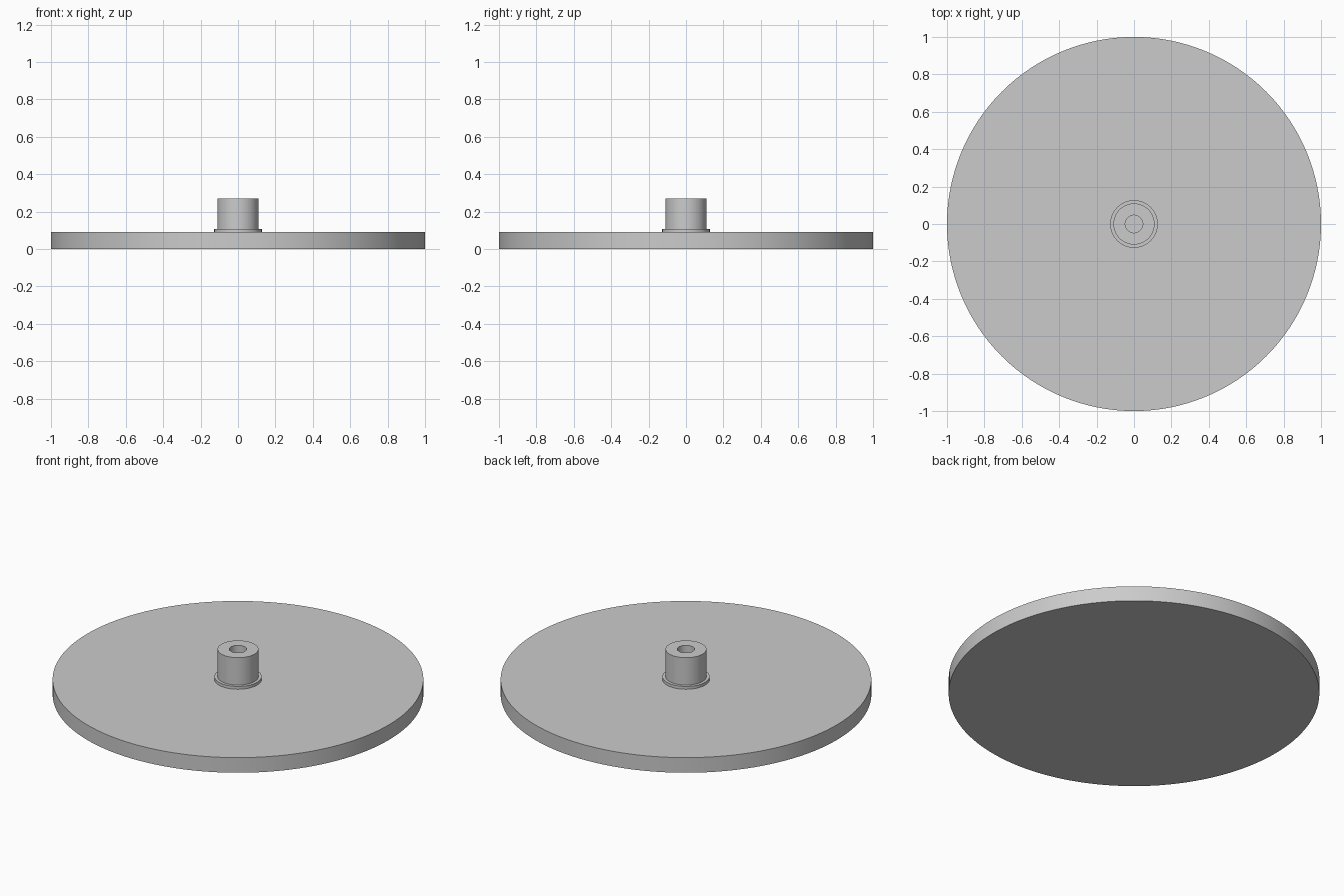
import bpy, bmesh, math

if "Cube" in bpy.data.objects:
    bpy.data.objects.remove(bpy.data.objects["Cube"])

SEGMENTS = 128

grey = bpy.data.materials.new("light grey")
grey.diffuse_color = (0.6, 0.6, 0.6, 1)
grey.use_nodes = True
grey.node_tree.nodes["Principled BSDF"].inputs["Base Color"].default_value = grey.diffuse_color


def lathe(name, profile):
    """Spin a (radius, z) profile around the z axis; radius 0 closes the end."""
    bm = bmesh.new()
    verts = [bm.verts.new((r, 0, z)) for r, z in profile]
    edges = [bm.edges.new(pair) for pair in zip(verts, verts[1:])]
    bmesh.ops.spin(bm, geom=verts + edges, cent=(0, 0, 0), axis=(0, 0, 1),
                   angle=math.tau, steps=SEGMENTS, use_merge=True)
    bmesh.ops.remove_doubles(bm, verts=bm.verts, dist=1e-5)
    bmesh.ops.recalc_face_normals(bm, faces=bm.faces)
    mesh = bpy.data.meshes.new(name)
    bm.to_mesh(mesh)
    bm.free()
    mesh.materials.append(grey)
    obj = bpy.data.objects.new(name, mesh)
    bpy.context.collection.objects.link(obj)
    bpy.ops.object.select_all(action='DESELECT')
    obj.select_set(True)
    bpy.context.view_layer.objects.active = obj
    bpy.ops.object.shade_smooth_by_angle(angle=math.radians(30))
    return obj


PLATE_TOP = 0.09

# Round base plate
lathe("base_plate", [(0, 0), (1, 0), (1, PLATE_TOP), (0, PLATE_TOP)])

# Hub with a low collar at its foot and a blind bore down to the plate
lathe("hub", [(0.127, PLATE_TOP), (0.127, 0.107), (0.11, 0.107), (0.11, 0.27),
              (0.047, 0.27), (0.047, PLATE_TOP), (0.127, PLATE_TOP)])
